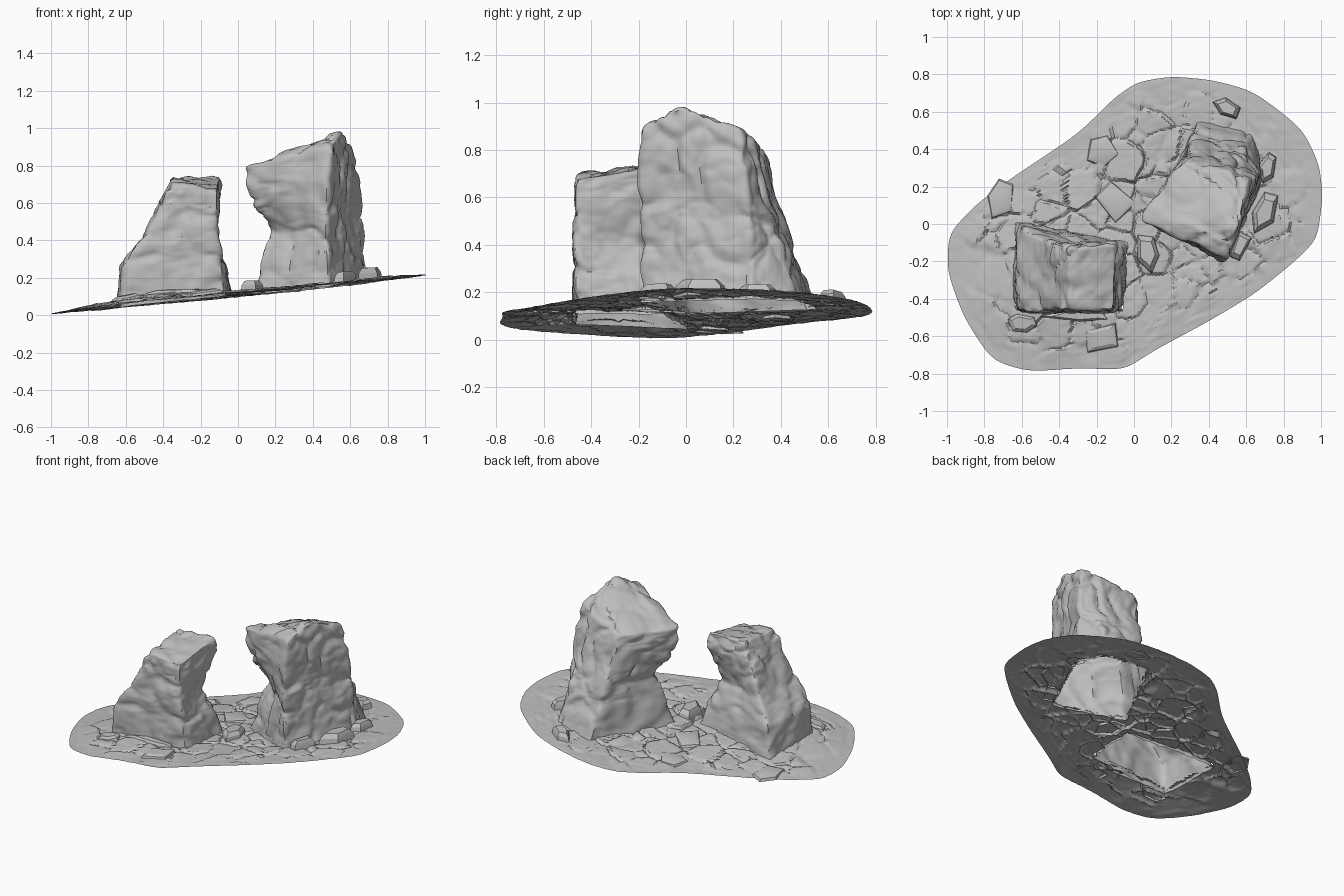
import bpy, bmesh, math, random
from mathutils import Vector, noise

random.seed(4)
cube = bpy.data.objects.get("Cube")
if cube:
    bpy.data.objects.remove(cube, do_unlink=True)

stone = bpy.data.materials.new("grey_stone")
stone.use_nodes = True
GREY = (0.52, 0.52, 0.52, 1)
stone.diffuse_color = GREY
stone.node_tree.nodes["Principled BSDF"].inputs["Base Color"].default_value = GREY


def ground_z(x, y):
    """Tilted plane with a low mound under the short rock."""
    mound = math.exp(-((x + .45) ** 2 + (y + .30) ** 2) / .12)
    return 0.110 + 0.108 * x - 0.016 * y + 0.045 * mound


def finish(bm, name, angle=40):
    mesh = bpy.data.meshes.new(name)
    bm.to_mesh(mesh)
    bm.free()
    mesh.materials.append(stone)
    ob = bpy.data.objects.new(name, mesh)
    bpy.context.collection.objects.link(ob)
    bpy.ops.object.select_all(action="DESELECT")
    ob.select_set(True)
    bpy.context.view_layer.objects.active = ob
    bpy.ops.object.shade_smooth_by_angle(angle=math.radians(angle))
    return ob


def lumps(p, scale):
    """Warped cells: rounded bulges parted by narrow creases."""
    q = p * scale + noise.noise_vector(p * 5) * 0.7
    d = noise.voronoi(q)[0]
    return min(d[1] - d[0], 0.3) / 0.3 - 0.7


def paving(p):
    """Flat flagstones at slightly different heights with sunken joints."""
    q = p * 6.5 + noise.noise_vector(p * 9) * 0.15
    q.z = 0.5
    d, sites = noise.voronoi(q)
    level = noise.cell(sites[0] * 7)
    lean = (q - sites[0]).dot(noise.cell_vector(sites[0] * 5) - Vector((.5, .5, .5)))
    edge = min(1, (d[1] - d[0]) / 0.10)
    return edge * (0.012 + 0.008 * level + 0.018 * lean) - 0.006


def inside(x, y, poly):
    pairs = zip(poly, poly[1:] + poly[:1])
    return all((b[0] - a[0]) * (y - a[1]) - (b[1] - a[1]) * (x - a[0]) > 0 for a, b in pairs)


def rock(name, foot, rings, peak):
    """Loft corner rings from the ground up, cap with a fan, then roughen."""
    bm = bmesh.new()
    levels = [[(x, y, ground_z(x, y) - 0.01) for x, y in foot]]
    for z, ring in rings:
        levels.append([(p[0], p[1], p[2] if len(p) > 2 else z) for p in ring])
    rows = [[bm.verts.new(p) for p in lv] for lv in levels]
    n = len(foot)
    for low, high in zip(rows, rows[1:]):
        for i in range(n):
            j = (i + 1) % n
            bm.faces.new((low[i], low[j], high[j], high[i]))
    top = rows[-1]
    for k in range(1, n - 1):
        bm.faces.new((top[peak], top[(peak + k) % n], top[(peak + k + 1) % n]))
    bmesh.ops.subdivide_edges(bm, edges=bm.edges[:], cuts=15, use_grid_fill=True)
    for _ in range(4):
        inner = [v for v in bm.verts if not v.is_boundary]
        bmesh.ops.smooth_vert(bm, verts=inner, factor=0.5,
                              use_axis_x=True, use_axis_y=True, use_axis_z=True)
    bm.normal_update()
    moves = []
    for v in bm.verts:
        p = v.co * 1.0
        p.z *= 0.75
        d = 0.017 * lumps(p, 5) + 0.005 * lumps(p, 12) + 0.003 * noise.noise(p * 30)
        moves.append(v.co + v.normal * (d + 0.003))
    for v, co in zip(bm.verts, moves):
        v.co = co
    return finish(bm, name, 50)


# Short rock: sloping on one side, hollowed at the corner facing the tall rock
short_foot = [(-.64, -.47), (-.06, -.47), (-.03, -.10), (-.64, .02)]
rock("short_rock", short_foot, [
    (.27, [(-.63, -.47), (-.08, -.47), (-.07, -.13), (-.61, -.01)]),
    (.41, [(-.51, -.47), (-.09, -.47), (-.14, -.19), (-.51, -.07)]),
    (.57, [(-.43, -.46), (-.11, -.47), (-.10, -.12), (-.43, -.10)]),
    (.65, [(-.39, -.46), (-.11, -.47), (-.09, -.09), (-.39, -.11)]),
    (.74, [(-.35, -.45, .70), (-.11, -.46, .68), (-.09, -.10, .745), (-.35, -.13, .74)]),
], 0)

# Tall rock: hollowed at the facing corner, with a peak on its outer edge
tall_foot = [(.07, .01), (.49, -.20), (.60, .04), (.70, .28), (.62, .48), (.34, .55)]
rock("tall_rock", tall_foot, [
    (.33, [(.13, .04), (.48, -.20), (.59, .04), (.68, .28), (.60, .43), (.32, .48)]),
    (.45, [(.18, .07), (.47, -.19), (.58, .04), (.67, .27), (.58, .39), (.31, .44)]),
    (.58, [(.08, .04), (.48, -.20), (.57, .03), (.66, .26), (.55, .34), (.29, .39)]),
    (.72, [(.03, .02), (.48, -.21), (.57, .01), (.65, .25), (.53, .31), (.27, .36)]),
    (.80, [(.02, .02, .79), (.50, -.18, .91), (.56, -.03, .99),
           (.61, .23, .89), (.50, .28, .85), (.26, .33, .79)]),
], 2)

# Ground: tilted open sheet with a rounded outline, open beneath the rocks
outline = [(-.99, -.05), (-.85, .10), (-.65, .25), (-.30, .48), (-.10, .68), (.02, .76),
           (.2, .79), (.42, .77), (.64, .71), (.90, .51), (.99, .32), (1.01, .15),
           (.98, -.08), (.86, -.20),
           (.65, -.37), (.4, -.52), (.1, -.68), (-.05, -.78), (-.3, -.77), (-.56, -.79),
           (-.76, -.73), (-.91, -.5), (-1.0, -.25)]
rim = []
for a, b in zip(outline, outline[1:] + outline[:1]):
    rim += [Vector(a).lerp(Vector(b), k / 10) for k in range(10)]
n = len(rim)
for _ in range(12):
    rim = [(rim[i - 1] + rim[i] * 2 + rim[(i + 1) % n]) / 4 for i in range(n)]
RINGS = 80
bm = bmesh.new()
rows = []
for r in range(1, RINGS + 1):
    t = r / RINGS
    row = []
    for p in rim:
        x, y = p * t
        q = Vector((x, y, 0))
        fade = min(1, (1 - t) * 5)
        z = ground_z(x, y) + fade * paving(q) + 0.003 * noise.noise(q * 30)
        row.append(bm.verts.new((x, y, z)))
    rows.append(row)
centre = bm.verts.new((0, 0, ground_z(0, 0)))
for i in range(n):
    j = (i + 1) % n
    bm.faces.new((centre, rows[0][j], rows[0][i]))
    for a, b in zip(rows, rows[1:]):
        bm.faces.new((a[i], a[j], b[j], b[i]))
bmesh.ops.recalc_face_normals(bm, faces=bm.faces[:])
if sum(f.normal.z for f in bm.faces) < 0:
    bmesh.ops.reverse_faces(bm, faces=bm.faces[:])
hidden = [f for f in bm.faces if any(
    all(inside(v.co.x, v.co.y, foot) for v in f.verts) for foot in (short_foot, tall_foot))]
bmesh.ops.delete(bm, geom=hidden, context="FACES")
finish(bm, "ground", 30)


# Loose stones: irregular slabs with sloping shoulders, open where they sit
def slab(name, x, y, sx, sy, h, turn=0.0):
    bm = bmesh.new()
    count = random.choice((4, 5, 5, 6))
    tilt = random.uniform(-.08, .08)
    angles = [math.tau * (k + random.uniform(-.2, .2)) / count + math.pi / 4 for k in range(count)]
    loops = []
    for z, s in ((-0.003, 1.1), (h * 0.6, 1), (h, 0.7)):
        loop = []
        for a in angles:
            u, v = sx * s * math.cos(a), sy * s * math.sin(a)
            px = x + u * math.cos(turn) - v * math.sin(turn)
            py = y + u * math.sin(turn) + v * math.cos(turn)
            loop.append(bm.verts.new((px, py, ground_z(px, py) + z + (tilt * u if z > 0 else 0))))
        loops.append(loop)
    for a, b in zip(loops, loops[1:]):
        for i in range(count):
            j = (i + 1) % count
            bm.faces.new((a[i], a[j], b[j], b[i]))
    bm.faces.new(loops[-1])
    finish(bm, name, 25)


stones = [(-.71, .13, .07, .11, .02, -.2), (-.17, .39, .09, .08, .02, .4),
          (-.10, .12, .12, .10, .022, .8), (.07, -.15, .06, .11, .06, .2),
          (-.17, -.61, .11, .08, .025, .3), (.70, .06, .06, .12, .07, -.35),
          (.50, .62, .08, .045, .05, -.5), (.71, .30, .05, .08, .05, -.3),
          (-.60, -.53, .08, .05, .03, 0), (-.30, -.49, .20, .03, .025, 0),
          (.57, -.11, .05, .09, .06, -.4)]
for k, s in enumerate(stones):
    slab("loose_stone_%d" % k, *s)
